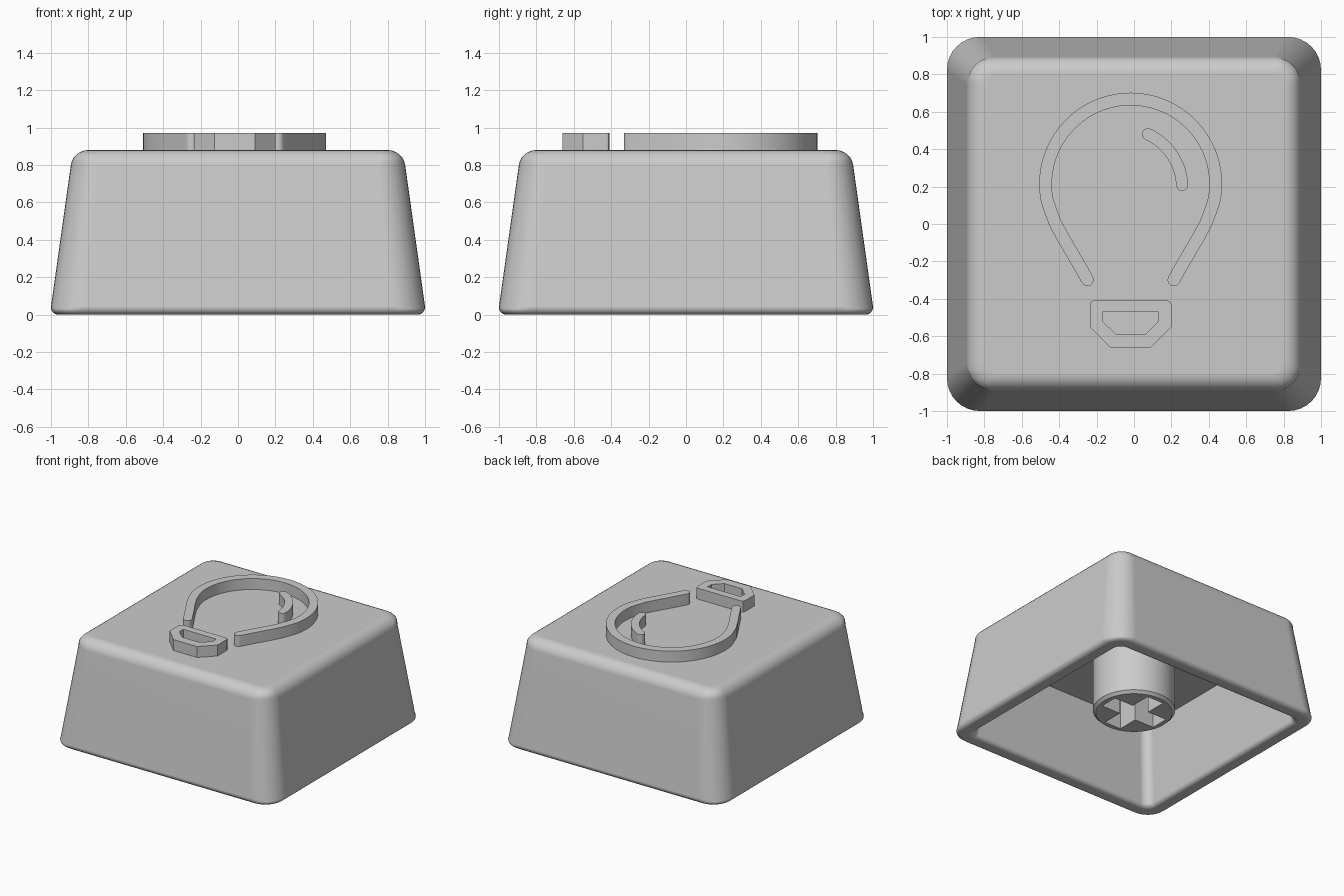
import bpy, bmesh, math
from mathutils import Vector

cube = bpy.data.objects.get("Cube")
if cube:
    bpy.data.objects.remove(cube)

GREY = (0.6, 0.6, 0.6, 1)
mat = bpy.data.materials.new("light_grey_plastic")
mat.use_nodes = True
mat.diffuse_color = GREY
mat.node_tree.nodes["Principled BSDF"].inputs["Base Color"].default_value = GREY

TOP, EMBOSS, CEILING = 0.88, 0.97, 0.65
AXIS = Vector((-0.018, 0.213))        # centre of the bulb symbol


def finish(bm, name, angle=35):
    bmesh.ops.recalc_face_normals(bm, faces=bm.faces)
    mesh = bpy.data.meshes.new(name)
    bm.to_mesh(mesh)
    bm.free()
    mesh.materials.append(mat)
    ob = bpy.data.objects.new(name, mesh)
    bpy.context.collection.objects.link(ob)
    bpy.ops.object.select_all(action='DESELECT')
    bpy.context.view_layer.objects.active = ob
    ob.select_set(True)
    bpy.ops.object.shade_smooth_by_angle(angle=math.radians(angle))
    mod = ob.modifiers.new("flat_face_normals", 'WEIGHTED_NORMAL')
    mod.keep_sharp = True


def arc(centre, radius, start, end, steps):
    angles = [math.radians(start + (end - start) * i / steps) for i in range(steps + 1)]
    return [Vector(centre) + radius * Vector((math.cos(a), math.sin(a))) for a in angles]


def rounded_square(half, radius):
    c = half - radius
    corners = [(c, c), (-c, c), (-c, -c), (c, -c)]
    return [p for i, q in enumerate(corners) for p in arc(q, radius, 90 * i, 90 * i + 90, 8)]


def prism(outlines, z0, z1):
    """Fill outlines (later ones become holes) and extrude them upwards."""
    bm = bmesh.new()
    for pts in outlines:
        vs = [bm.verts.new((p[0], p[1], z0)) for p in pts]
        for a, b in zip(vs, vs[1:] + vs[:1]):
            bm.edges.new((a, b))
    bmesh.ops.triangle_fill(bm, edges=bm.edges[:], use_beauty=True)
    ext = bmesh.ops.extrude_face_region(bm, geom=bm.faces[:], use_keep_orig=True)
    moved = [g for g in ext["geom"] if isinstance(g, bmesh.types.BMVert)]
    bmesh.ops.translate(bm, verts=moved, vec=(0, 0, z1 - z0))
    return bm


def ribbon(path, half):
    """Outline of a stroke with round ends along a path."""
    left, right = [], []
    for i, p in enumerate(path):
        d = (path[min(i + 1, len(path) - 1)] - path[max(i - 1, 0)]).normalized()
        side = Vector((-d.y, d.x)) * half
        left.append(p + side)
        right.append(p - side)

    def cap(centre, first):
        a = math.degrees(math.atan2(*(first - centre).yx))
        return arc(centre, half, a, a - 180, 6)[1:-1]
    return left + cap(path[-1], left[-1]) + right[::-1] + cap(path[0], right[0])


# Hollow cap: one wall profile of half width and height, with a corner radius
inside = [(p, 0.075) for p in arc((0.905, 0.035), 0.035, 187, 270, 4)]
foot = [(p, 0.14 + p.y) for p in arc((0.96, 0.04), 0.04, 270, 367, 6)]
shoulder = [(p, 0.16 - 0.8 * (p.y - 0.785)) for p in arc((0.80, 0.785), 0.095, 8, 90, 6)]
profile = [(Vector((0.79, CEILING)), 0.07)] + inside + foot + shoulder
bm = bmesh.new()
rings = [[bm.verts.new((p.x, p.y, q.y)) for p in rounded_square(q.x, r)] for q, r in profile]
for low, high in zip(rings, rings[1:]):
    for i in range(len(low)):
        j = (i + 1) % len(low)
        bm.faces.new((low[i], low[j], high[j], high[i]))
bm.faces.new(rings[0])
bm.faces.new(rings[-1])
finish(bm, "cap_shell")

# Mounting stem with a cross-shaped socket and chamfered lower rim
a, b, R = 0.25, 0.075, 0.31
cross = [(a, -b), (a, b), (b, b)]
for turn in range(3):
    cross += [(-y, x) for x, y in cross[-3:]]
bm = prism([arc((0, 0), R, 0, 352.5, 47), cross], 0.13, CEILING + 0.01)
rim = [e for e in bm.edges
       if all(v.co.z < 0.14 and v.co.xy.length > R - 0.01 for v in e.verts)]
bmesh.ops.bevel(bm, geom=rim, offset=0.022, segments=1, affect='EDGES')
finish(bm, "stem")

# Bulb outline: round dome with two legs curving in to the neck
leg = [(0.213, -0.298), (0.24, -0.25), (0.29, -0.163), (0.342, -0.075),
       (0.385, 0.005), (0.415, 0.085), (0.429, 0.13)]
leg = [Vector(p) for p in leg]
mirrored = [Vector((2 * AXIS.x - p.x, p.y)) for p in reversed(leg)]
bulb = leg + arc(AXIS, 0.455, -5, 185, 40) + mirrored
finish(prism([ribbon(bulb, 0.034)], TOP - 0.01, EMBOSS), "bulb_outline")

# Curved glint inside the bulb
glint = arc((-0.06, 0.192), 0.318, 3, 65, 14)
finish(prism([ribbon(glint, 0.032)], TOP - 0.01, EMBOSS), "bulb_glint")


# Bulb socket: tapered frame with a hole
def symmetric(points):
    return ([(AXIS.x + x, y) for x, y in points]
            + [(AXIS.x - x, y) for x, y in reversed(points)])


frame = symmetric([(0.195, -0.408), (0.211, -0.415), (0.218, -0.43), (0.218, -0.55), (0.108, -0.66)])
hole = symmetric([(0.15, -0.47), (0.15, -0.52), (0.08, -0.588)])
finish(prism([frame, hole], TOP - 0.01, EMBOSS), "bulb_socket")
